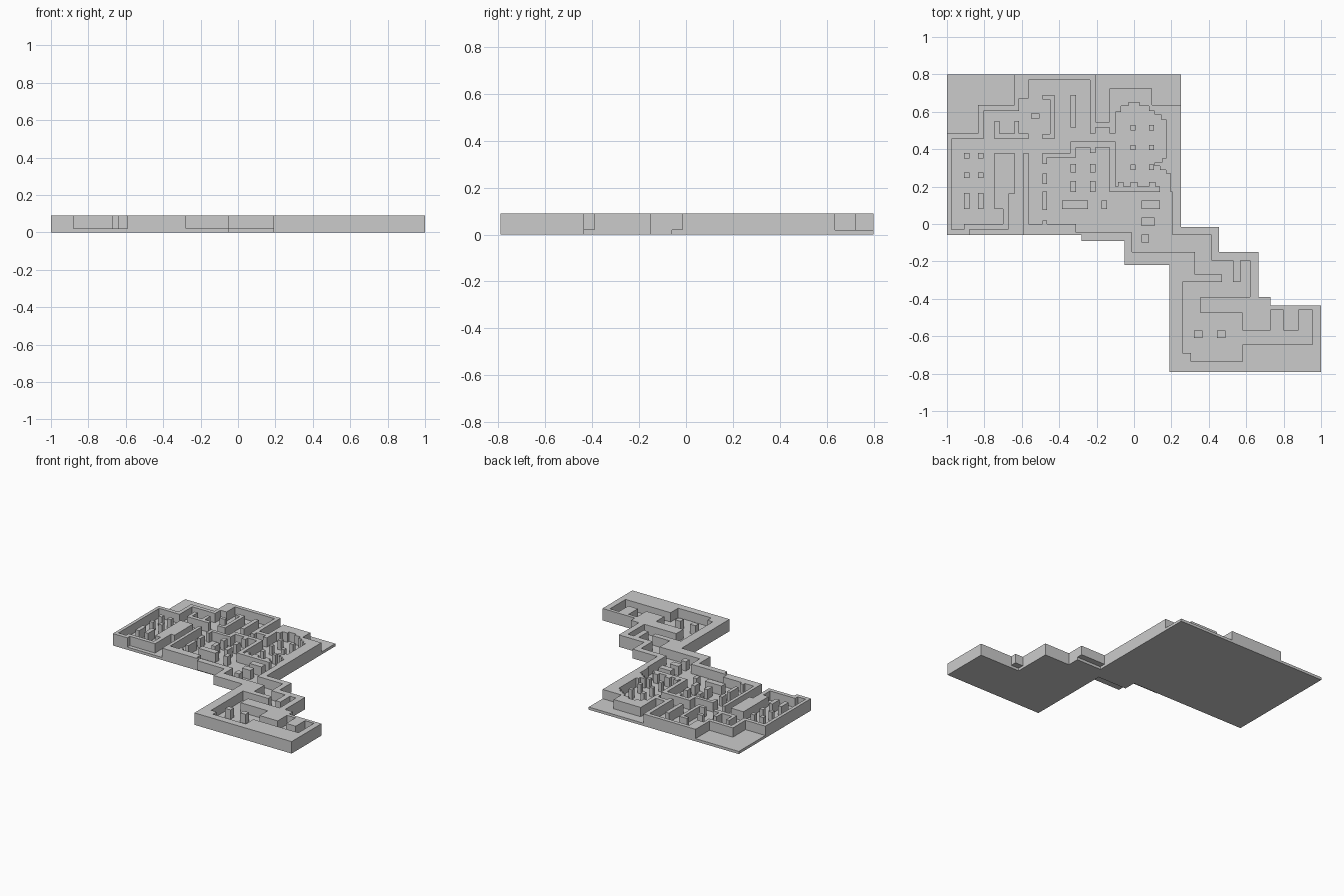
import bpy, bmesh

FLOOR, TOP = 0.02, 0.09


def corners(path):
    """Alternating x, y values of a right-angled closed path -> corner points."""
    n = len(path)
    pts = []
    for i in range(n):
        a, b = path[i], path[(i + 1) % n]
        pts.append((a, b) if i % 2 == 0 else (b, a))
    return pts


def prisms(name, outlines, z0, z1):
    """Extrude flat outlines into one object."""
    bm = bmesh.new()
    for pts in outlines:
        face = bm.faces.new([bm.verts.new((x, y, z0)) for x, y in pts])
        ext = bmesh.ops.extrude_face_region(bm, geom=[face], use_keep_orig=True)
        verts = [e for e in ext["geom"] if isinstance(e, bmesh.types.BMVert)]
        bmesh.ops.translate(bm, vec=(0, 0, z1 - z0), verts=verts)
    bmesh.ops.recalc_face_normals(bm, faces=bm.faces)
    mesh = bpy.data.meshes.new(name)
    bm.to_mesh(mesh)
    bm.free()
    obj = bpy.data.objects.new(name, mesh)
    bpy.context.collection.objects.link(obj)
    return obj


def box(x0, x1, y0, y1):
    return [(x0, y0), (x1, y0), (x1, y1), (x0, y1)]


# Floor slab, slightly inset under a few overhanging walls
slab = [-1, -.06, -.05, -.15, .19, -.79, 1, -.435, .665, -.15,
        .455, -.06, .25, .8]
prisms("floor_slab", [corners(slab)], 0, FLOOR)

# Outside face of the perimeter wall, from one side of the doorway to the other
outside = [-.64, .16, -.67, -.03, -.88, -.06, -1, .485, -.835, .635, -.64, .8,
           -.205, .545, -.13, .725, .095, .635, .25, -.015, .455, -.15,
           .665, -.39, .73, -.435, 1, -.79, .19, -.22, -.05, -.09,
           -.28, -.06, -.59, .38]
# Inside face: south corridor and the south-east rooms
inside_south = [-.565, 0, -.31, -.045, -.01, -.15, .325, -.27, .47, -.31,
                .26, -.69, .305, -.735, .58, -.645, .955, -.46, .88, -.57,
                .8, -.46, .73, -.57, .58, -.475, .355, -.39, .62, -.195,
                .57, -.31, .53, -.195, .415, -.06]
# Inside face: ragged cave, north hall and west room
inside_north = [.205, .17, .195, .27, .17, .29, .14, .31, .11, .33, .15, .35,
                .17, .56, .145, .585, .11, .605, .08, .63, .03, .65,
                -.03, .63, -.07, .6, -.1, .485, -.13, .515, -.205, .485,
                -.235, .77, -.565, .67, -.615, .605, -.805, .455,
                -.975, -.03, -.91, 0, -.7, .08, -.745, .38]
prisms("perimeter_wall", [corners(outside + inside_south + inside_north)], FLOOR, TOP)

# Free-standing partitions
cave_partition = [-.49, .38, -.34, .44, -.1, .2, -.085, .225, -.055, .2,
                  -.02, .225, .02, .2, .08, .225, .115, .2, .14, .17,
                  -.13, .41, -.205, .38, -.235, .41, -.31, .355, -.465, .32]
notched_bar = [-.745, .55, -.72, .485, -.64, .55, -.615, .485, -.565, .455]
bracket = [-.49, .69, -.425, .455, -.49, .48, -.45, .665]
prisms("partitions", [corners(p) for p in (cave_partition, notched_bar, bracket)], FLOOR, TOP)

# Pillars in regular rows
pillars = []
for x in (-.91, -.835):
    for y0, y1 in ((.35, .38), (.245, .275), (.08, .165)):
        pillars.append(box(x, x + .03, y0, y1))
for x in (-.34, -.235):
    for y0, y1 in ((.275, .32), (.17, .23)):
        pillars.append(box(x, x + .03, y0, y1))
for x in (-.02, .08):
    for y in (.29, .395, .5):
        pillars.append(box(x, x + .028, y, y + .028))
for x in (.32, .445):
    pillars.append(box(x, x + .045, -.61, -.57))
prisms("pillars", pillars, FLOOR, TOP)

# Wall stubs and large blocks
blocks = [box(-.55, -.505, .565, .59), box(-.34, -.31, .515, .69),
          box(-.49, -.465, .215, .27), box(-.49, -.465, .075, .175),
          box(-.49, -.465, -.005, .02),
          box(-.385, -.245, .08, .125), box(-.175, -.145, .08, .125),
          box(.04, .14, .08, .125), box(.04, .11, -.01, .035),
          box(.04, .08, -.1, -.055)]
prisms("wall_blocks", blocks, FLOOR, TOP)
